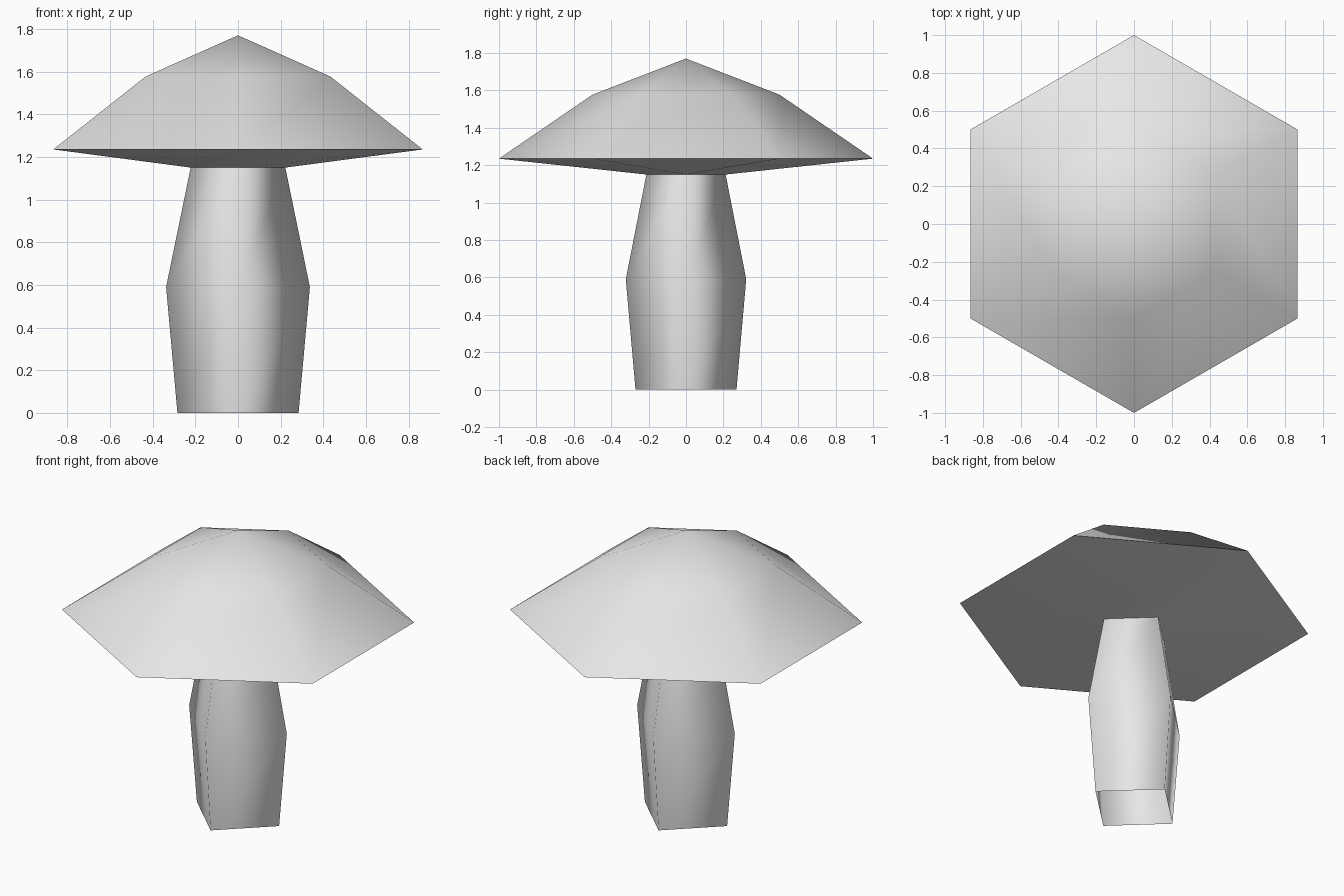
import bpy
import bmesh
from math import cos, sin, radians

cube = bpy.data.objects.get("Cube")
if cube:
    bpy.data.objects.remove(cube, do_unlink=True)

grey = bpy.data.materials.new("light_grey")
grey.use_nodes = True
grey.diffuse_color = (0.8, 0.8, 0.8, 1)
grey.node_tree.nodes["Principled BSDF"].inputs["Base Color"].default_value = grey.diffuse_color


def ring(bm, sides, rx, ry, z, start):
    """Add a loop of vertices, counter-clockwise from the start angle."""
    angles = [radians(start + 360 * i / sides) for i in range(sides)]
    return [bm.verts.new((rx * cos(a), ry * sin(a), z)) for a in angles]


def skin(bm, lower, upper):
    """Join two equal loops with outward-facing quads."""
    n = len(lower)
    for i in range(n):
        j = (i + 1) % n
        bm.faces.new((lower[i], lower[j], upper[j], upper[i]))


def finish(bm, name, angle):
    mesh = bpy.data.meshes.new(name)
    bm.to_mesh(mesh)
    bm.free()
    mesh.materials.append(grey)
    obj = bpy.data.objects.new(name, mesh)
    bpy.context.collection.objects.link(obj)
    bpy.ops.object.select_all(action="DESELECT")
    obj.select_set(True)
    bpy.context.view_layer.objects.active = obj
    bpy.ops.object.shade_smooth_by_angle(angle=radians(angle))


# Stem: open four-sided tube, widest at the middle, corners on the axes
NECK = (0.222, 0.212, 1.15)
bm = bmesh.new()
rings = [ring(bm, 4, *size, 0) for size in ((0.284, 0.27, 0), (0.337, 0.322, 0.59), NECK)]
for lower, upper in zip(rings, rings[1:]):
    skin(bm, lower, upper)
finish(bm, "stem", 120)

# Cap: six-sided dome with a shallow underside running down to the stem
bm = bmesh.new()
rim = ring(bm, 6, 1, 1, 1.235, 30)
shoulder = ring(bm, 6, 0.5, 0.5, 1.577, 30)
skin(bm, rim, shoulder)
tip = bm.verts.new((0, 0, 1.77))
for i in range(6):
    bm.faces.new((shoulder[i], shoulder[(i + 1) % 6], tip))

# Underside: each rim corner runs to its closest neck corner
neck = ring(bm, 4, *NECK, 0)
target = [neck[k] for k in (0, 1, 2, 2, 3, 0)]
for i in range(6):
    j = (i + 1) % 6
    corners = [rim[j], rim[i], target[i]]
    if target[j] != target[i]:
        corners.append(target[j])
    bm.faces.new(corners)
finish(bm, "cap", 60)
